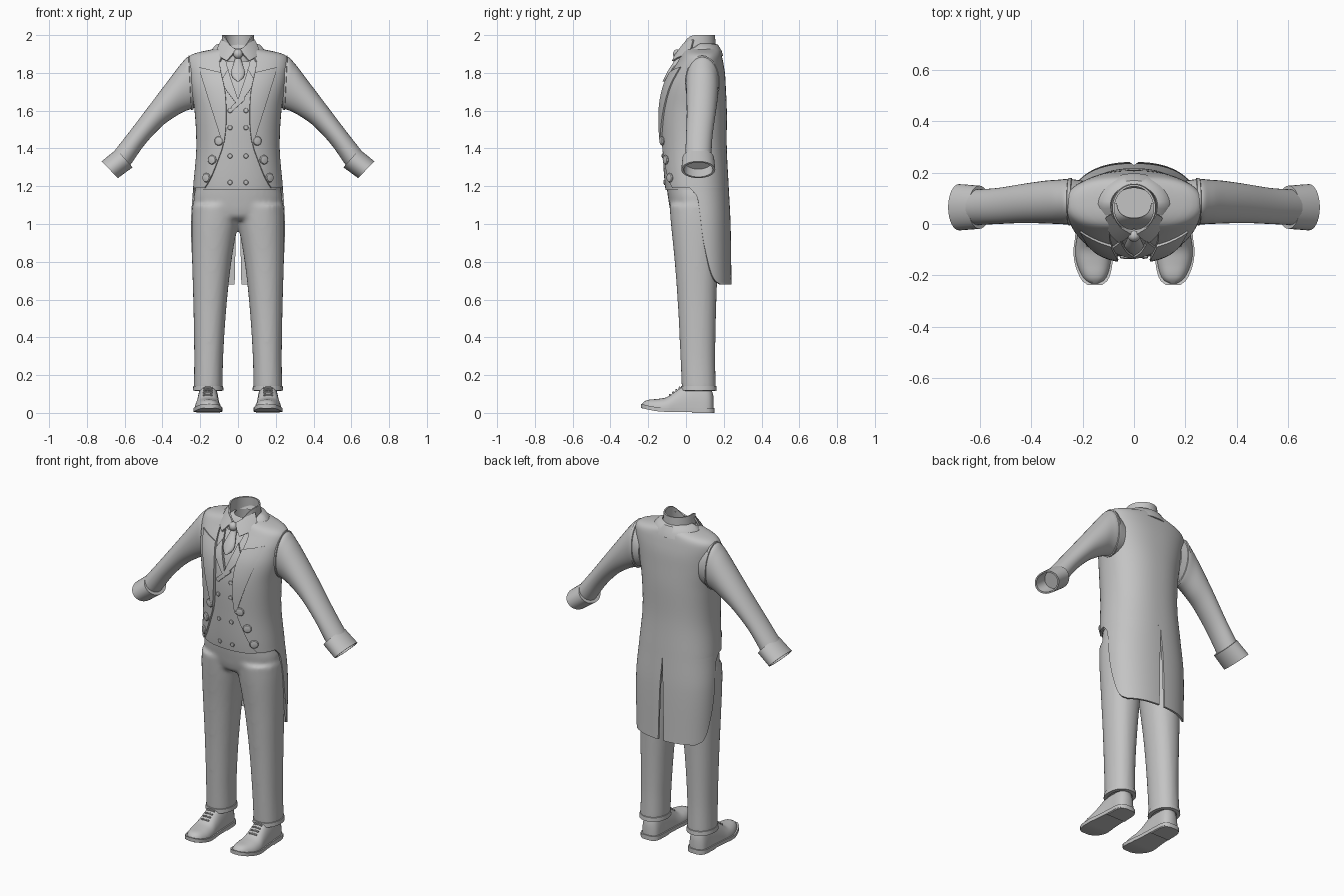
import bpy, bmesh, math
from mathutils import Vector as V

if "Cube" in bpy.data.objects:
    bpy.data.objects.remove(bpy.data.objects["Cube"])

cloth = bpy.data.materials.new("plain_grey")
cloth.use_nodes = True
cloth.diffuse_color = (0.55, 0.55, 0.55, 1)
cloth.node_tree.nodes["Principled BSDF"].inputs["Base Color"].default_value = (0.55, 0.55, 0.55, 1)
PI = math.pi
N = 2.3  # squareness of the torso section


def curve(table, t):
    """Smooth value(s) at t from rows of (t, values...)."""
    t = min(max(t, table[0][0]), table[-1][0])
    i = 0
    while i < len(table) - 2 and t > table[i + 1][0]:
        i += 1
    p, q = table[i], table[i + 1]
    o, r = table[max(i - 1, 0)], table[min(i + 2, len(table) - 1)]
    h = q[0] - p[0]
    s = (t - p[0]) / h
    out = []
    for k in range(1, len(p)):
        m0 = (q[k] - o[k]) / (q[0] - o[0]) * h
        m1 = (r[k] - p[k]) / (r[0] - p[0]) * h
        out.append((2*s**3 - 3*s*s + 1)*p[k] + (s**3 - 2*s*s + s)*m0
                   + (3*s*s - 2*s**3)*q[k] + (s**3 - s*s)*m1)
    return out if len(out) > 1 else out[0]


def steps(a, b, n):
    return [a + (b - a) * i / n for i in range(n + 1)]


def spow(v, e):
    return math.copysign(abs(v) ** e, v)


def add_rows(bm, rows, closed, cap):
    grid = [[bm.verts.new(p) for p in row] for row in rows]
    n = len(rows[0])
    for a, b in zip(grid, grid[1:]):
        for i in range(n if closed else n - 1):
            j = (i + 1) % n
            bm.faces.new((a[i], a[j], b[j], b[i]))
    if cap:
        bm.faces.new(grid[0])
        bm.faces.new(grid[-1])


def finish(name, bm, mirror=False, thick=0, remesh=0):
    bmesh.ops.recalc_face_normals(bm, faces=bm.faces)
    mesh = bpy.data.meshes.new(name)
    bm.to_mesh(mesh)
    bm.free()
    mesh.materials.append(cloth)
    ob = bpy.data.objects.new(name, mesh)
    bpy.context.collection.objects.link(ob)
    for f in mesh.polygons:
        f.use_smooth = True
    if remesh:
        m = ob.modifiers.new("blend", "REMESH")
        m.mode, m.voxel_size, m.use_smooth_shade = "VOXEL", remesh, True
        m = ob.modifiers.new("soften", "SMOOTH")
        m.iterations = 8
    if mirror:
        ob.modifiers.new("mirror", "MIRROR")
    if thick:
        m = ob.modifiers.new("thickness", "SOLIDIFY")
        m.thickness, m.offset = thick, 0
    if not remesh:
        m = ob.modifiers.new("edges", "EDGE_SPLIT")
        m.split_angle = math.radians(40)
    return ob


def surface(name, rows, closed=False, cap=False, **kw):
    bm = bmesh.new()
    add_rows(bm, rows, closed, cap)
    return finish(name, bm, **kw)


def ring(c, a, b, n=32, e=1.0):
    return [V(c) + V(a) * spow(math.cos(t), e) + V(b) * spow(math.sin(t), e)
            for t in (2 * PI * i / n for i in range(n))]


# Torso surface: z, half width, front y, back y
BODY = [(.68, .235, -.07, .235), (1.0, .243, -.085, .23), (1.2, .231, -.115, .22),
        (1.4, .215, -.128, .21), (1.6, .224, -.132, .21), (1.72, .245, -.112, .205),
        (1.8, .256, -.078, .2), (1.86, .262, -.04, .19), (1.895, .235, -.02, .182),
        (1.92, .13, -.01, .175), (1.93, .09, 0, .165)]


def body(th, z, off=0):
    rx, yf, yb = curve(BODY, z)
    return V(((rx + off) * spow(math.sin(th), 2 / N),
              (yf + yb) / 2 - ((yb - yf) / 2 + off) * spow(math.cos(th), 2 / N), z))


def angle_at_x(x, z):
    return math.asin(min(1, x / curve(BODY, z)[0]) ** (N / 2))


def angle_at_y(y, z):
    rx, yf, yb = curve(BODY, z)
    return math.acos(max(-1, min(1, spow(((yf + yb) / 2 - y) * 2 / (yb - yf), N / 2))))


def on_front(x, z, off=0):
    p = body(angle_at_x(abs(x), z), z, off)
    return V((x, p.y, z))


# Coat body with cutaway front
OPENING = [(1.19, .175), (1.24, .145), (1.32, .112), (1.42, .078), (1.55, .064),
           (1.7, .07), (1.8, .09), (1.87, .095), (1.93, .08)]
high = steps(1.19, 1.86, 26) + steps(1.87, 1.93, 8)
surface("coat_body", [[body(t, z) for t in steps(angle_at_x(curve(OPENING, z), z), PI, 40)]
                      for z in high], mirror=True, thick=.012)

# Coat tails, curved at the side and split at the back
TAIL = [(.68, .18), (.69, .16), (.73, .135), (.82, .11), (.92, .09), (1.08, .07), (1.15, .055), (1.19, .02)]
SLIT = [(.68, .018), (1.0, .01), (1.17, 0), (1.19, 0)]
surface("coat_tails", [[body(t, z) for t in steps(angle_at_y(curve(TAIL, z), z),
                                                PI - angle_at_x(max(0, curve(SLIT, z)), z), 26)]
                       for z in steps(.68, 1.19, 32)], mirror=True, thick=.012)

# Lapels
def lapel(name, low, inner_top, peak, reach, off, sides=(1, -1)):
    for s in sides:
        rows = []
        for v in steps(0, 1, 16):
            zi, zo = low + (inner_top[1] - low) * v, low + (peak[1] - low) * v
            xi = reach(zi)
            xo = reach(low) + (peak[0] - reach(low)) * v + .008
            rows.append([on_front(s * (xi + (xo - xi) * u), zi + (zo - zi) * u, off)
                         for u in steps(0, 1, 8)])
        surface(name + ("_left" if s > 0 else "_right"), rows, thick=.01)

lapel("coat_lapel", 1.43, (.09, 1.8), (.2, 1.83), lambda z: curve(OPENING, z) - .002, .013)

# Shirt front and waistcoat
surface("shirt_front", [[body(t, z, -.024) for t in steps(-PI / 2, PI / 2, 30)]
                        for z in steps(1.5, 1.93, 24)], thick=.004)
VEE = [(1.19, 0), (1.63, 0), (1.66, .004), (1.78, .045), (1.9, .075)]
surface("waistcoat", [[body(t, z, -.009) for t in steps(angle_at_x(max(0, curve(VEE, z)), z), PI / 2, 22)]
                      for z in steps(1.18, 1.88, 36)], mirror=True, thick=.01)
lapel("waistcoat_lapel", 1.63, (.06, 1.82), (.085, 1.75),
      lambda z: max(0, curve(VEE, z)) - .004, .001)
surface("waistcoat_overlap", [[on_front(x + .012, z + x * .9, 0) for x in steps(-.05, .025, 6)]
                              for z in steps(1.635, 1.665, 4)], thick=.01)


# Buttons
def button(name, x, z, r, off):
    p = on_front(x, z, off)
    du = (on_front(x + .01, z, off) - on_front(x - .01, z, off)).normalized()
    dv = (on_front(x, z + .01, off) - on_front(x, z - .01, off)).normalized()
    out = du.cross(dv).normalized()
    surface(name, [ring(p + out * r * h, du * r * w, dv * r * w, 16)
                   for h, w in ((-.2, .9), (.15, 1), (.35, .85), (.45, .4))], closed=True, cap=True)

for s in (1, -1):
    for x, z in ((.1, 1.44), (.136, 1.34), (.166, 1.245)):
        button("coat_button", s * x, z, .025, .009)
    for z in (1.22, 1.36, 1.51, 1.6):
        button("waistcoat_button", s * .042, z, .013, -.002)

# Coat collar folded round the neck
rows = []
for r, z, back in ((.088, 1.925, .07), (.094, 1.95, .078), (.112, 1.945, .09),
                   (.14, 1.915, .108), (.152, 1.888, .116)):
    row = []
    for t in steps(-PI * .76, PI * .76, 40):
        ahead = max(0, -math.cos(t))
        row.append(V((r * math.sin(t), .075 + back * math.cos(t) - ahead * .045, z - .075 * ahead)))
    rows.append(row)
surface("coat_collar", rows, thick=.012)

# Shirt collar: open standing band with two folded points
rows = []
for v in steps(0, 1, 6):
    row = []
    for i in range(40):
        t = 2 * PI * i / 40
        top = 2.0 - .085 * max(0, -math.cos(t)) ** 3
        row.append(V(((.092 - .012 * v) * math.sin(t), .062 + (.094 - .006 * v) * math.cos(t),
                      1.86 + (top - 1.86) * v)))
    rows.append(row)
surface("collar_band", rows, closed=True, thick=.008)
rows = [[V((.086, .04, 1.975)), V((.05, -.012, 1.952)), V((.01, -.036, 1.92))],
        [V((.104, .03, 1.935)), V((.074, -.03, 1.912)), V((.034, -.058, 1.89))],
        [V((.114, .015, 1.9)), V((.09, -.04, 1.88)), V((.058, -.07, 1.862))]]
surface("collar_point", rows, mirror=True, thick=.01)

# Necktie
TIE = [(1.755, .006), (1.77, .026), (1.8, .037), (1.84, .027), (1.885, .012)]
surface("tie_blade", [ring((0, on_front(0, z).y - .008, z), (curve(TIE, z), 0, 0), (0, .016, 0), 16)
                      for z in steps(1.755, 1.885, 10)], closed=True, cap=True)
surface("tie_knot", [ring((0, -.045, 1.9 + .026 * math.sin(a)), (.025 * math.cos(a), 0, 0),
                          (0, .024 * math.cos(a), 0), 16) for a in steps(-1.3, 1.3, 8)],
        closed=True, cap=True)


# Sleeves: index, top x z, bottom x z, middle y, half depth
def arm_ring(k, tx, tz, bx, bz, y, d, scale=1):
    top, low = V((tx, y, tz)), V((bx, y, bz))
    return ring((top + low) / 2, (top - low) / 2 * scale, (0, d * scale, 0))

ARM = [(0, .2, 1.85, .2, 1.63, .088, .08), (1, .258, 1.885, .245, 1.61, .087, .088),
       (2, .3, 1.85, .285, 1.595, .086, .086), (3, .36, 1.772, .33, 1.57, .085, .083),
       (4, .46, 1.64, .4, 1.52, .08, .076), (5, .566, 1.5, .49, 1.425, .07, .07),
       (6, .656, 1.385, .57, 1.312, .065, .069)]
surface("sleeve", [arm_ring(t, *curve(ARM, t)) for t in steps(0, 6, 30)],
        closed=True, cap=True, mirror=True)
surface("armhole_seam", [arm_ring(t, *curve(ARM, t), s) for t, s in
                         ((.75, .98), (.8, 1.05), (1.05, 1.05), (1.1, .98))],
        closed=True, mirror=True)
CUFF = [(0, .643, 1.396, .558, 1.3, .065, .084), (1, .722, 1.332, .636, 1.243, .065, .09)]
surface("cuff", [arm_ring(t, *curve(CUFF, t), s) for t, s in
                 ((0, .9), (0, 1), (.5, 1), (1, 1), (1, .86), (.3, .84))],
        closed=True, cap=True, mirror=True)


# Trousers: z, inner x, outer x, front y, back y
def leg_ring(z, x0, x1, y0, y1, grow=0):
    return ring(((x0 + x1) / 2, (y0 + y1) / 2, z), ((x1 - x0) / 2 + grow, 0, 0),
                (0, (y1 - y0) / 2 + grow, 0), 32, .92)

LEG = [(.12, .082, .234, -.022, .158), (.3, .078, .232, -.03, .155), (.55, .062, .236, -.042, .16),
       (.8, .035, .243, -.06, .17), (1.0, .0, .246, -.08, .185), (1.1, -.02, .242, -.088, .19)]
bm = bmesh.new()
for s in (1, -1):
    add_rows(bm, [[V((s * p.x, p.y, p.z)) for p in leg_ring(z, *curve(LEG, z))]
                  for z in steps(.12, 1.1, 28)], True, True)
add_rows(bm, [leg_ring(z, -r, r, a, b) for z, r, a, b in
              ((1.02, .1, -.05, .15), (1.04, .2, -.075, .18), (1.08, .237, -.086, .19),
               (1.15, .234, -.097, .19), (1.24, .212, -.108, .19))], True, True)
finish("trousers", bm, remesh=.011)
surface("trouser_hem", [leg_ring(z, *curve(LEG, z), g) for z, g in
                        ((.145, -.008), (.142, .003), (.118, .005), (.116, -.015))],
        closed=True, mirror=True)

# Shoes: y, centre x, half width, top height
SHOE = [(-.232, .152, .02, .048), (-.222, .152, .036, .06), (-.2, .153, .051, .069), (-.15, .157, .066, .074),
        (-.1, .16, .068, .084), (-.06, .16, .063, .112), (-.02, .159, .06, .14), (.05, .158, .056, .17),
        (.11, .158, .052, .165), (.135, .158, .04, .13), (.145, .158, .02, .09)]
rows = []
for y in steps(-.232, .145, 30):
    c, w, h = curve(SHOE, y)
    rows.append([V((c + w * spow(math.cos(a), .8), y, .022 + (h - .022) * math.sin(a) ** .9))
                 for a in steps(0, PI - 1e-6, 18)])
surface("shoe_upper", rows, closed=True, cap=True, mirror=True)


def slab(name, y0, y1, low, high, grow):
    rows = []
    for y in steps(y0, y1, 24):
        c, w, h = curve(SHOE, y)
        lift = .02 * max(0, (-.12 - y) / .11) ** 1.5
        rows.append([V((c + s * (w + grow), y + (y + .04) * .03, z + lift))
                     for s, z in ((1, low), (1, high), (-1, high), (-1, low))])
    surface(name, rows, closed=True, cap=True, mirror=True)

slab("shoe_sole", -.232, .145, .006, .027, .007)
slab("shoe_heel", .03, .145, 0, .02, .005)

# Laces and tongue edge
for y in (-.085, -.068, -.051, -.034):
    c, w, h = curve(SHOE, y)
    surface("lace", [ring((c + x, y, h + .003 - 4 * x * x), (0, .005, 0), (0, 0, .005), 8)
                     for x in steps(-.024, .024, 6)], closed=True, cap=True, mirror=True)
